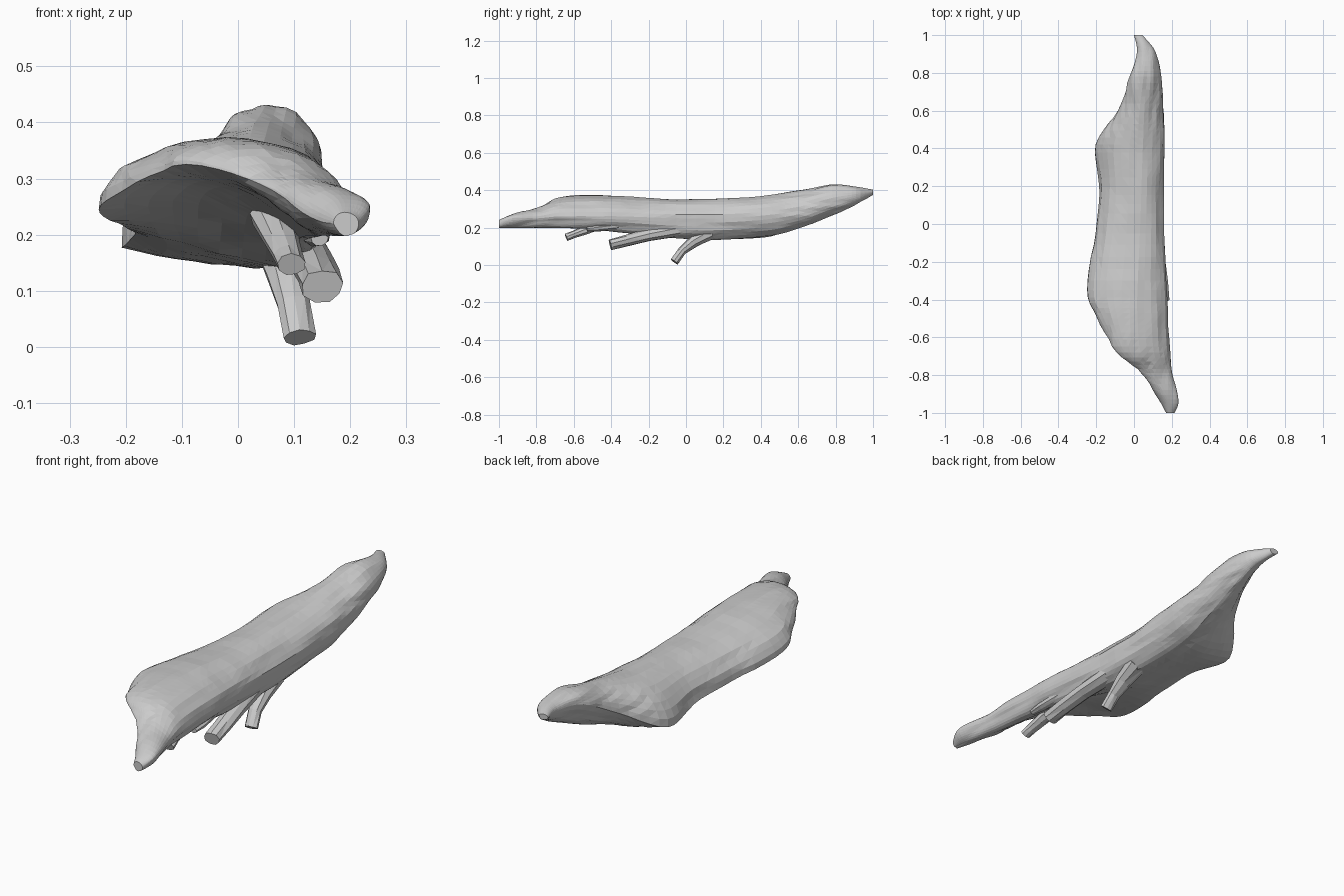
import bpy, bmesh, math
from mathutils import Vector, noise

if "Cube" in bpy.data.objects:
    bpy.data.objects.remove(bpy.data.objects["Cube"])

# Log sections: y, left edge x z, crest x z, right edge x z, keel x z, underside middle x z
SECTIONS = [
    (-1.00, .17, .22, .19, .24, .215, .22, .20, .20, .185, .20),
    (-0.93, .13, .23, .18, .27, .235, .25, .19, .20, .16, .205),
    (-0.79, .04, .29, .09, .305, .20, .25, .15, .20, .09, .235),
    (-0.68, -.09, .325, .00, .36, .19, .26, .13, .20, .04, .27),
    (-0.50, -.19, .285, -.02, .372, .18, .26, .11, .19, -.03, .285),
    (-0.35, -.25, .245, -.02, .368, .175, .26, .10, .175, -.07, .255),
    (-0.05, -.205, .215, .00, .352, .16, .25, .09, .145, -.07, .185),
    (0.20, -.182, .20, .01, .355, .16, .25, .07, .137, -.06, .158),
    (0.42, -.205, .18, .02, .372, .16, .265, .06, .150, -.08, .155),
    (0.60, -.085, .28, .03, .395, .155, .29, .07, .195, -.01, .215),
    (0.78, -.025, .375, .05, .432, .145, .34, .08, .265, .03, .29),
    (0.91, .015, .385, .06, .418, .115, .37, .08, .325, .04, .345),
    (1.00, .00, .39, .02, .402, .045, .39, .03, .375, .01, .38),
]


def catmull(a, b, c, d, t):
    return [.5 * (2*q + (r-p)*t + (2*p-5*q+4*r-s)*t*t + (3*q-p-3*r+s)*t**3)
            for p, q, r, s in zip(a, b, c, d)]


def outline(s, n=8):
    """Closed ring: arched back, rounded right flank, hollow underside."""
    y, xl, zl, xt, zt, xr, zr, xb, zb, xm, zm = s
    pts = []
    for i in range(n):
        a = i / n * math.pi / 2
        pts.append((xl + (xt-xl)*(1-math.cos(a)), zl + (zt-zl)*math.sin(a)))
    for i in range(n):
        a = i / n * math.pi / 2
        pts.append((xt + (xr-xt)*math.sin(a), zr + (zt-zr)*math.cos(a)))
    for i in range(n):
        a = i / n * math.pi / 2
        pts.append((xb + (xr-xb)*math.cos(a), zr - (zr-zb)*math.sin(a)))
    cx, cz = 2*xm - (xb+xl)/2, 2*zm - (zb+zl)/2
    for i in range(n):
        t = i / n
        u = 1 - t
        pts.append((u*u*xb + 2*u*t*cx + t*t*xl, u*u*zb + 2*u*t*cz + t*t*zl))
    return [Vector((x, y, z)) for x, z in pts]


def loft(name, rings):
    bm = bmesh.new()
    loops = [[bm.verts.new(p) for p in ring] for ring in rings]
    for a, b in zip(loops, loops[1:]):
        for i in range(len(a)):
            j = (i+1) % len(a)
            bm.faces.new((a[i], a[j], b[j], b[i]))
    bm.faces.new(loops[0])
    bm.faces.new(loops[-1])
    bmesh.ops.triangulate(bm, faces=bm.faces[:])
    bmesh.ops.recalc_face_normals(bm, faces=bm.faces[:])
    me = bpy.data.meshes.new(name)
    bm.to_mesh(me)
    bm.free()
    ob = bpy.data.objects.new(name, me)
    bpy.context.collection.objects.link(ob)
    return ob


# Log body with long wood grain running along y
rings = []
STEPS = 5
last = len(SECTIONS) - 1
for k in range(last):
    quad = [SECTIONS[min(max(k+o, 0), last)] for o in (-1, 0, 1, 2)]
    for j in range(STEPS + (k == last-1)):
        ring = outline(catmull(*quad, j / STEPS))
        centre = sum(ring, Vector()) / len(ring)
        fade = max(0, min(1, (1 - abs(centre.y)) * 6))
        for p in ring:
            out = (p - centre).normalized()
            grain = noise.noise(Vector((p.x*32, p.y*3, p.z*32)))
            lump = noise.noise(p * 9)
            p += out * (grain*.007 + lump*.004) * fade
        rings.append(ring)
loft("log", rings)


# Broken branch stubs: points are x, y, z, radius
def branch(name, path, sides=9):
    rings = []
    for i, (x, y, z, r) in enumerate(path):
        a, b = Vector(path[max(i-1, 0)][:3]), Vector(path[min(i+1, len(path)-1)][:3])
        d = (b - a).normalized()
        u = d.cross(Vector((1, 0, 0))).normalized()
        v = d.cross(u)
        ring = []
        for k in range(sides):
            t = k / sides * 2 * math.pi
            rr = r * (1 + .15*noise.noise(Vector((math.cos(t)*2, math.sin(t)*2, i*.5 + x*40))))
            ring.append(Vector((x, y, z)) + (u*math.cos(t)*.8 + v*math.sin(t)) * rr)
        rings.append(ring)
    loft(name, rings)


branch("rear_branch", [(.085, .13, .175, .055), (.092, .04, .125, .042),
                       (.10, -.02, .075, .030), (.11, -.062, .017, .029)])
branch("middle_branch", [(.10, -.04, .19, .05), (.125, -.20, .160, .042),
                         (.14, -.31, .132, .038), (.15, -.405, .108, .038)])
branch("front_branch", [(.06, -.42, .235, .04), (.08, -.54, .185, .032),
                        (.09, -.60, .163, .026), (.095, -.64, .147, .026)])
branch("side_knot", [(.12, -.33, .215, .03), (.14, -.47, .198, .024), (.145, -.53, .192, .015)])
